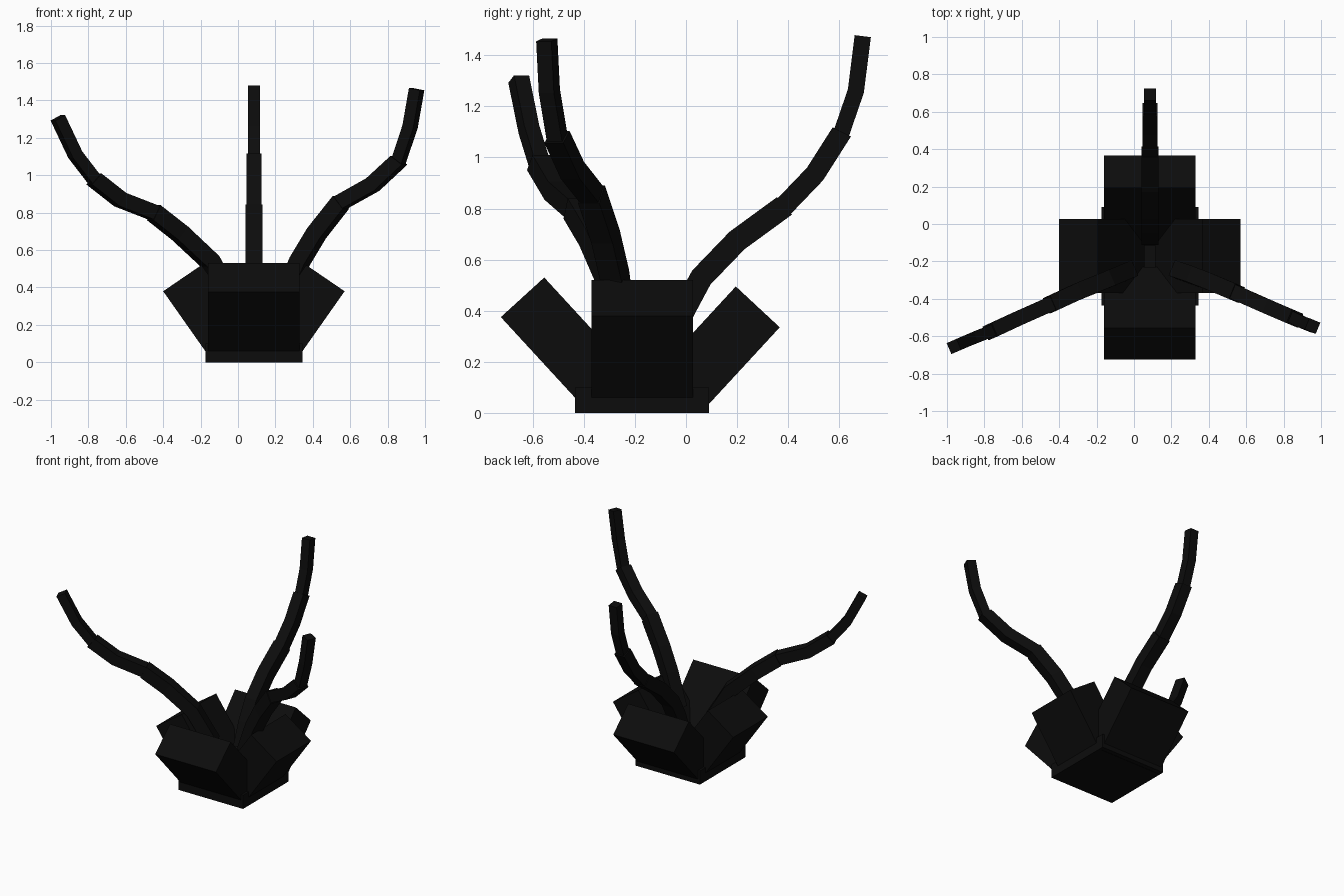
import bpy
from mathutils import Vector

if "Cube" in bpy.data.objects:
    bpy.data.objects.remove(bpy.data.objects["Cube"])

black = bpy.data.materials.new("black")
black.diffuse_color = (0.0037, 0.0037, 0.0037, 1)
black.use_nodes = True
black.node_tree.nodes["Principled BSDF"].inputs["Base Color"].default_value = black.diffuse_color


def mesh_object(name, verts, faces):
    mesh = bpy.data.meshes.new(name)
    mesh.from_pydata(verts, [], faces)
    mesh.materials.append(black)
    obj = bpy.data.objects.new(name, mesh)
    bpy.context.collection.objects.link(obj)
    # consistent outward normals
    import bmesh
    bm = bmesh.new()
    bm.from_mesh(mesh)
    bmesh.ops.recalc_face_normals(bm, faces=bm.faces)
    bm.to_mesh(mesh)
    bm.free()
    return obj


def loft(name, rings):
    """Join four-cornered rings into a closed square tube."""
    verts = [v for ring in rings for v in ring]
    faces = [(0, 1, 2, 3), tuple(len(verts) - 4 + i for i in range(4))]
    for r in range(len(rings) - 1):
        for i in range(4):
            j = (i + 1) % 4
            faces.append((4 * r + i, 4 * r + j, 4 * r + 4 + j, 4 * r + 4 + i))
    return mesh_object(name, verts, faces)


def petal(name, along_x, outer, inner, base, lo, hi):
    """Tilted slab: outer and inner top corners, base = foot of the outer face."""
    o, i = Vector(outer), Vector(inner)
    down = (Vector(base) - o) * 1.12
    profile = [o, i, i + down, o + down]
    if along_x:
        rings = [[(p.x, w, p.y) for p in profile] for w in (lo, hi)]
    else:
        rings = [[(w, p.x, p.y) for p in profile] for w in (lo, hi)]
    return loft(name, rings)


def tentacle(name, points, steps):
    """Square tube in three sections, each thinner than the one below."""
    pts = [Vector(p) for p in points]
    run = pts[-1] - pts[0]
    side = run.cross(Vector((0, 0, 1))).normalized()
    cuts = [0, *steps, len(pts) - 1]
    for s, width in enumerate((0.09, 0.08, 0.064)):
        rings = []
        for k in range(cuts[s], cuts[s + 1] + 1):
            a, b = pts[max(k - 1, 0)], pts[min(k + 1, len(pts) - 1)]
            t = (b - a).normalized()
            up = side.cross(t).normalized()
            u, v = side * width / 2, up * width / 2
            rings.append([pts[k] + u + v, pts[k] - u + v, pts[k] - u - v, pts[k] + u - v])
        loft(f"{name}_section_{s + 1}", rings)


# Low square base
loft("base", [[(-0.175, -0.435, z), (0.345, -0.435, z), (0.345, 0.09, z), (-0.175, 0.09, z)]
              for z in (0, 0.1)])

# Four tilted petals around the base
petal("left_petal", True, (-0.4, 0.38), (-0.195, 0.52), (-0.175, 0.06), -0.37, 0.027)
petal("right_petal", True, (0.57, 0.38), (0.365, 0.52), (0.345, 0.06), -0.37, 0.027)
petal("front_petal", False, (-0.725, 0.375), (-0.555, 0.53), (-0.435, 0.06), -0.16, 0.33)
petal("back_petal", False, (0.367, 0.335), (0.195, 0.495), (0.09, 0.035), -0.16, 0.33)

# Three curling tentacles
tentacle("left_tentacle", [
    (-0.03, -0.25, 0.32), (-0.15, -0.30, 0.54), (-0.31, -0.365, 0.69), (-0.45, -0.43, 0.80),
    (-0.63, -0.51, 0.87), (-0.77, -0.575, 0.98), (-0.87, -0.615, 1.11), (-0.963, -0.655, 1.307)],
    (3, 5))
tentacle("right_tentacle", [
    (0.24, -0.25, 0.32), (0.33, -0.28, 0.54), (0.42, -0.315, 0.69), (0.55, -0.37, 0.855),
    (0.72, -0.445, 0.95), (0.86, -0.505, 1.08), (0.92, -0.535, 1.26), (0.955, -0.545, 1.46)],
    (3, 5))
tentacle("back_tentacle", [
    (0.085, -0.07, 0.24), (0.085, -0.01, 0.40), (0.085, 0.06, 0.53), (0.085, 0.20, 0.675),
    (0.085, 0.385, 0.81), (0.085, 0.505, 0.935), (0.085, 0.61, 1.10), (0.085, 0.665, 1.26),
    (0.085, 0.692, 1.475)], (4, 6))
